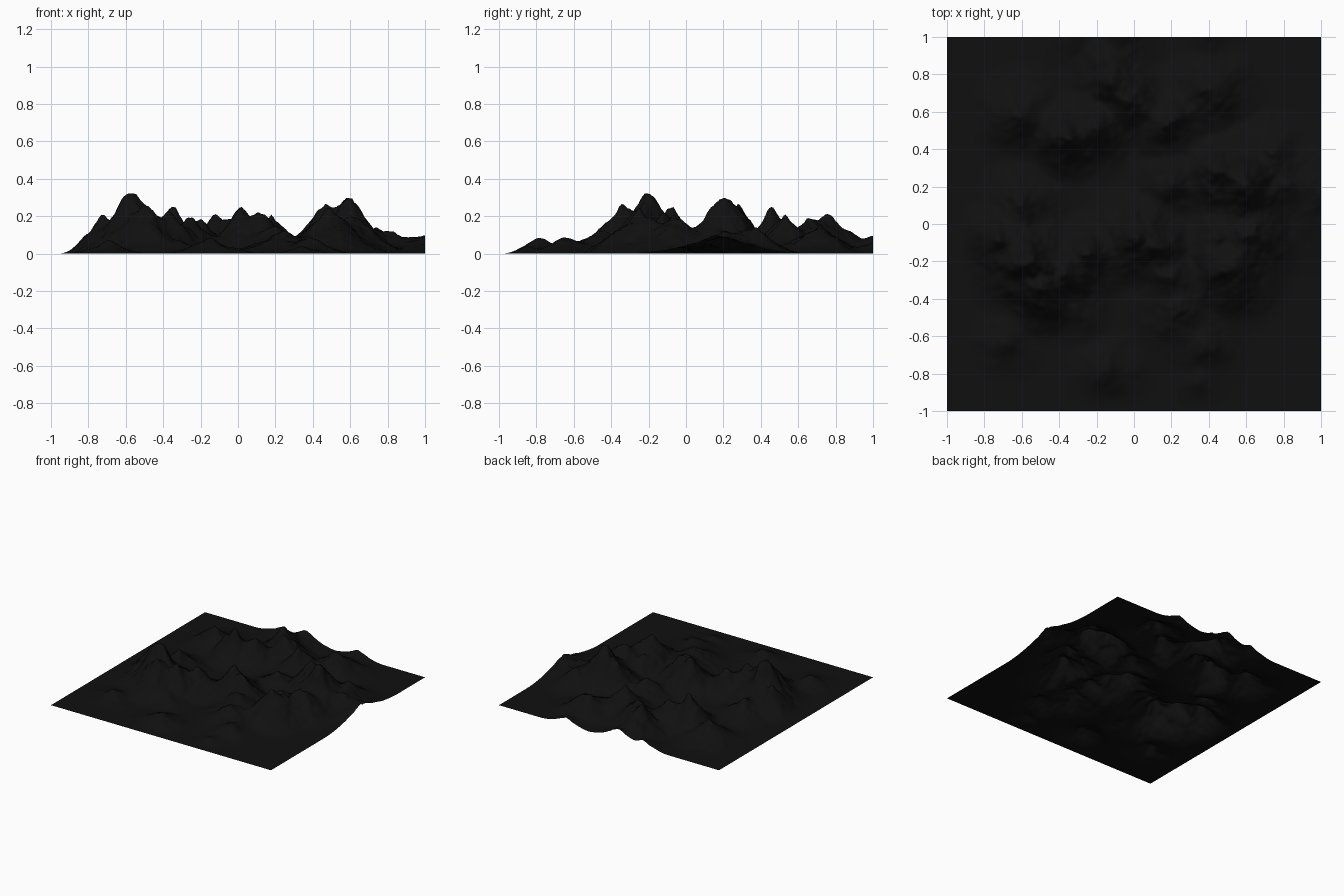
import bpy, bmesh, math
from mathutils import Vector, noise

# Summits: x, y, height, foot radius
PEAKS = [
    # left massif
    (-.57, -.20, .32, .32), (-.49, -.35, .27, .26), (-.36, -.26, .22, .25),
    (-.25, -.17, .18, .25), (-.73, -.08, .20, .22), (-.60, .09, .14, .25),
    # back left ridge
    (-.61, .58, .15, .26), (-.36, .46, .25, .23), (-.20, .51, .19, .24),
    (-.02, .66, .19, .26), (-.11, .76, .20, .24), (-.14, .88, .10, .23),
    # back border
    (-.08, 1.0, .09, .26), (-.31, 1.0, .06, .20), (.39, 1.0, .06, .20),
    # centre and back right
    (.18, .54, .20, .26), (.40, .71, .16, .29), (.20, .22, .14, .26),
    (.01, -.07, .23, .29), (.13, -.12, .20, .24),
    # right massif and right border
    (.59, .20, .31, .33), (.45, .27, .25, .26), (.74, .38, .12, .25),
    (.82, .23, .11, .26), (1.0, .17, .10, .42),
    # front right massif
    (.62, -.07, .20, .30), (.43, -.08, .14, .25), (.49, -.25, .25, .33),
    (.24, -.46, .12, .32), (.20, -.28, .14, .27),
    # foothills
    (.38, -.65, .08, .24), (-.14, -.79, .08, .25), (-.69, -.63, .07, .20),
    (.35, -.86, .04, .16), (-.30, -.45, .07, .20),
]


def smooth(t):
    t = max(0.0, min(1.0, t))
    return t * t * (3 - 2 * t)


def height(x, y):
    # bend the position a little so that the cones become craggy ridges
    inside = smooth((1 - max(abs(x), abs(y))) / .15)
    wx = x + .025 * inside * noise.fractal(Vector((x * 6, y * 6, 3.1)), 1.0, 2.0, 5)
    wy = y + .025 * inside * noise.fractal(Vector((x * 6, y * 6, 9.7)), 1.0, 2.0, 5)
    total = 0.0
    for px, py, h, r in PEAKS:
        r *= 1.12
        d = math.sqrt((wx - px) ** 2 + (wy - py) ** 2 + .0002) - .014
        if d < r:
            total += (h * (1 - d / r) ** 2) ** 2.5
    z = total ** .4
    z *= 1 + .14 * noise.fractal(Vector((x * 11, y * 11, 1.3)), 0.8, 2.0, 5)
    # flat left and front borders
    z *= smooth((x + 1) / .18) * smooth((y + 1) / .16)
    return max(0.0, min(.32, z))


# Open terrain sheet
bm = bmesh.new()
bmesh.ops.create_grid(bm, x_segments=180, y_segments=180, size=1.0)
for v in bm.verts:
    v.co.z = height(v.co.x, v.co.y)
mesh = bpy.data.meshes.new("mountain_terrain")
bm.to_mesh(mesh)
bm.free()
for p in mesh.polygons:
    p.use_smooth = True
terrain = bpy.data.objects.new("mountain_terrain", mesh)
bpy.context.collection.objects.link(terrain)

# Dark rock colour
rock = bpy.data.materials.new("dark_rock")
rock.diffuse_color = (.0055, .005, .005, 1)
mesh.materials.append(rock)
